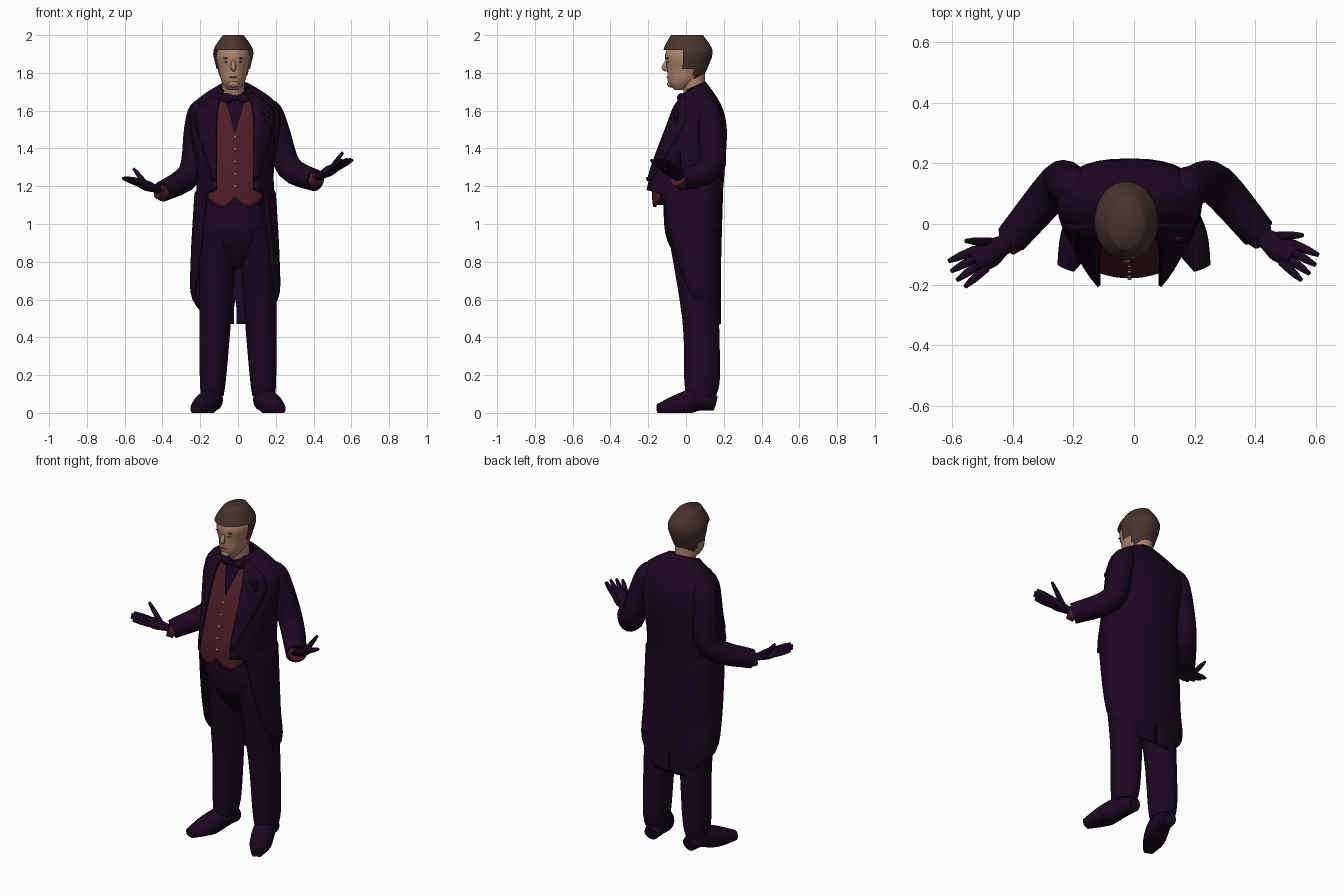
import bpy, bmesh
from math import sin, cos, pi
from mathutils import Vector, Matrix

if "Cube" in bpy.data.objects:
    bpy.data.objects.remove(bpy.data.objects["Cube"])


def material(name, red, green, blue):
    mat = bpy.data.materials.new(name)
    mat.use_nodes = True
    mat.diffuse_color = (red, green, blue, 1)
    mat.node_tree.nodes["Principled BSDF"].inputs["Base Color"].default_value = (red, green, blue, 1)
    return mat


PURPLE = material("dark purple cloth", .012, .002, .016)
RED = material("wine red cloth", .08, .013, .021)
SKIN = material("skin", .42, .23, .15)
HAIR = material("brown hair", .065, .034, .026)
LIP = material("lip", .22, .1, .075)
BUTTON = material("pale button", .4, .27, .2)

BODY_X = -.015    # centre line of the clothes
FACE_X = -.025    # centre line of the head


def spline(keys, steps=4):
    """Smooth path through a few key tuples of any length."""
    keys = [Vector(key) for key in keys]
    keys = [keys[0], *keys, keys[-1]]
    path = []
    for before, start, end, after in zip(keys, keys[1:], keys[2:], keys[3:]):
        leave, arrive = (end - before) / 2, (after - start) / 2
        for step in range(steps):
            t = step / steps
            ease = t * t * (3 - 2 * t)
            path.append(start.lerp(end, ease) + leave * t * (1 - t) ** 2 - arrive * t * t * (1 - t))
    return path + [keys[-1]]


def finish(name, bm, mat, mirror_x=None, thickness=0):
    bmesh.ops.recalc_face_normals(bm, faces=bm.faces)
    mesh = bpy.data.meshes.new(name)
    bm.to_mesh(mesh)
    bm.free()
    mesh.materials.append(mat)
    for face in mesh.polygons:
        face.use_smooth = True
    mesh.set_sharp_from_angle(angle=pi / 3)
    part = bpy.data.objects.new(name, mesh)
    bpy.context.collection.objects.link(part)
    if mirror_x is not None:
        part.location.x = mirror_x
        part.modifiers.new("other side", 'MIRROR')
    if thickness:
        cloth = part.modifiers.new("cloth", 'SOLIDIFY')
        cloth.thickness = thickness
        cloth.offset = 0


def surface(name, rows, mat, closed=True, keep=None, **options):
    """Skin over rows of points; closed rows are capped at both ends."""
    bm = bmesh.new()
    grid = [[bm.verts.new(point) for point in row] for row in rows]
    count = len(grid[0])
    for low, high in zip(grid, grid[1:]):
        for i in range(count if closed else count - 1):
            j = (i + 1) % count
            bm.faces.new((low[i], low[j], high[j], high[i]))
    if closed:
        bm.faces.new(grid[0])
        bm.faces.new(grid[-1])
    if keep:
        unwanted = [face for face in bm.faces if not keep(face.calc_center_median())]
        bmesh.ops.delete(bm, geom=unwanted, context='FACES')
    finish(name, bm, mat, **options)


def circle(count):
    return [(cos(2 * pi * i / count), sin(2 * pi * i / count)) for i in range(count)]


def loft(name, keys, mat, x=BODY_X, lean=0, **options):
    """Upright form from keys of height, half width, front and back."""
    rows = []
    for z, width, front, back in spline(keys):
        middle, depth = (front + back) / 2, (back - front) / 2
        rows.append([(x + lean * z + width * c, middle + depth * s, z) for c, s in circle(32)])
    surface(name, rows, mat, **options)


def sweep(name, keys, mat, reference=(0, 0, 1), flat=1, **options):
    """Tube along keys of position and radius, never dipping below the floor."""
    path = spline(keys)
    points = [key.to_3d() for key in path]
    rows = []
    for i, point in enumerate(points):
        ahead = points[min(i + 1, len(points) - 1)] - points[max(i - 1, 0)]
        side = ahead.cross(Vector(reference)).normalized()
        up = side.cross(ahead).normalized() * flat
        row = [point + (side * c + up * s) * path[i][3] for c, s in circle(16)]
        rows.append([(p.x, p.y, max(p.z, 0)) for p in row])
    surface(name, rows, mat, **options)


def ball(name, place, size, mat, **options):
    bm = bmesh.new()
    shape = Matrix.Translation(place) @ Matrix.Diagonal((*size, 1))
    bmesh.ops.create_uvsphere(bm, u_segments=14, v_segments=8, radius=1, matrix=shape)
    finish(name, bm, mat, **options)


# Head and neck; the hair is a larger skull, open at the face
skull = [(1.71, .03, -.06, -.02), (1.75, .06, -.095, .06), (1.82, .078, -.1, .1),
         (1.9, .09, -.11, .12), (1.98, .04, -.07, .07)]
loft("head", skull, SKIN, x=FACE_X)
loft("hair", [(z + .02, width + .015, front - .01, back + .02) for z, width, front, back in skull], HAIR,
     x=FACE_X, keep=lambda c: c.z > 1.93 or (c.y > .04 and c.z > 1.77) or (c.z > 1.82 and c.y > -.01))
loft("neck", [(1.64, .06, 0, .1), (1.8, .058, -.035, .1)], SKIN, x=FACE_X)
sweep("nose", [(FACE_X, -.1, 1.865, .007), (FACE_X, -.115, 1.828, .014), (FACE_X, -.1, 1.815, .009)],
      SKIN, reference=(0, 1, 0))
ball("lips", (FACE_X, -.097, 1.777), (.022, .006, .004), LIP)
ball("chin", (FACE_X, -.08, 1.742), (.03, .02, .02), SKIN)
ball("eye", (.034, -.096, 1.858), (.013, .005, .005), LIP, mirror_x=FACE_X)
ball("eyebrow", (.036, -.098, 1.878), (.019, .007, .004), HAIR, mirror_x=FACE_X)


def belly(z):
    """Front of the torso at a height."""
    return .48 * max(z - 1.2, 0) ** 1.5 - .175


# Shirt
loft("shirt", [(z, width, belly(z) + .012, .03 + width * .8)
               for z, width in ((1.1, .16), (1.3, .18), (1.6, .15), (1.7, .065))], PURPLE)

# Waistcoat with a V neck and a scalloped hem
neck_z, columns, levels = 1.69, 10, 24
vest = []
for level in range(levels + 1):
    down = level / levels
    row = []
    for column in range(columns + 1):
        across = column / columns
        hem = 1.14 - .05 * sin(pi * across)
        z = neck_z + (hem - neck_z) * down
        inner = max(0, (z - 1.49) * .3)
        outer = .12 + .025 * down ** 6 - .2 * max(0, z - 1.5)
        x = inner + (outer - inner) * across
        row.append((x, belly(z) + 1.8 * x * x, z))
    vest.append(row)
surface("waistcoat", vest, RED, closed=False, mirror_x=BODY_X, thickness=.008)
for i in range(5):
    z = 1.2 + .065 * i
    ball("waistcoat_button", (BODY_X, belly(z) - .005, z), (.007, .005, .007), BUTTON)

# Bow tie
sweep("bow_tie", [(0, -.03, 1.667, .01), (.04, -.03, 1.667, .025), (.065, -.02, 1.667, .025)],
      PURPLE, flat=.6, reference=(0, 1, 0), mirror_x=BODY_X)
ball("bow_tie_knot", (BODY_X, -.035, 1.667), (.014, .014, .016), PURPLE)

# Tailcoat keys: height, half width, back, side seam, front edge across and forward
bodice = spline([(1.75, .08, .1, .04, .06, .01), (1.63, .22, .18, .08, .09, -.05), (1.5, .23, .21, .07, .1, -.1),
                 (1.3, .2, .2, .05, .1, -.175), (1.18, .2, .19, .05, .1, -.205)])
skirt = spline([(1.16, .21, .19, .05, .15, -.13), (.8, .23, .18, .05, .19, -.04),
                (.6, .22, .18, .1, .21, .05), (.47, .1, .18, .165, .1, .16)])


def settle(point, lift=0):
    """Lower the collar towards the throat."""
    x, y, z = point
    slope = min(max(.1 - y, 0) * 10, 1)
    return x, y - lift, z - max(0, z - 1.62) * .35 * slope


def coat_front(key, t):
    """Point on the coat between the side seam and the front edge."""
    z, width, back, seam, edge, forward = key
    corner = Vector((width, seam + (forward - seam) * .55, z))
    return Vector((width, seam, z)).lerp(corner, t).lerp(corner.lerp(Vector((edge, forward, z)), t), t)


coat = []
for key in bodice + skirt:
    z, width, back, seam = key[:4]
    row = []
    for i in range(8):
        turn = pi / 2 * i / 8
        row.append((width * sin(turn) ** .8, seam + (back - seam) * cos(turn) ** .8, z))
    if z < .56:    # vent between the tails
        row[0] = (.006, back, z)
    row += [coat_front(key, i / 8) for i in range(9)]
    coat.append([settle(point) for point in row])
surface("tailcoat", coat, PURPLE, closed=False, mirror_x=BODY_X, thickness=.012)

# Lapels, widest at the chest, and a buttonhole flower
lapel = []
for key in bodice:
    if 1.2 < key[0] < 1.73:
        start = min(.4 + 1.6 * abs(key[0] - 1.55), .95)
        lapel.append([settle(coat_front(key, start + (1 - start) * i / 4), lift=.01) for i in range(5)])
surface("lapel", lapel, PURPLE, closed=False, mirror_x=BODY_X, thickness=.008)
for c, s in circle(6):
    ball("flower_petal", (.135 + .02 * c, -.05, 1.575 + .02 * s), (.016, .012, .016), PURPLE)

# Trousers and shoes
loft("trouser_seat", [(1.16, .17, -.12, .16), (.95, .2, -.11, .17), (.82, .1, -.05, .14), (.76, .02, 0, .1)], PURPLE)
for label, sign in (("right", -1), ("left", 1)):
    loft(label + "_trouser_leg", [(.98, .1, -.1, .17), (.5, .084, -.02, .175), (.19, .07, -.01, .18),
                                  (.09, .06, 0, .16)], PURPLE, x=sign * .14, lean=sign * -.04)
    shoe = [(.125, .155, .05, .04), (.14, .06, .07, .06), (.185, -.05, .035, .06), (.225, -.145, .02, .03)]
    sweep(label + "_shoe", [(sign * x, y, z, radius) for x, y, z, radius in shoe], PURPLE)


def arm(label, sign, sleeve, wrist, knuckle):
    """Sleeve, cuff and an open gloved hand with the palm turned up."""
    sweep(label + "_sleeve", sleeve, PURPLE, reference=(1, sign, 0))
    wrist, knuckle = Vector(wrist), Vector(knuckle)
    along = (knuckle - wrist).normalized()
    across = Vector((-along.y * sign, along.x * sign, 0)).normalized()

    def stations(*pairs):
        return [(*wrist.lerp(knuckle, t), radius) for t, radius in pairs]

    sweep(label + "_cuff", stations((-.1, .046), (.16, .046)), RED)
    sweep(label + "_palm", stations((0, .032), (.3, .034), (.7, .048), (1.1, .037)), PURPLE, flat=.55)
    fingers = [(wrist.lerp(knuckle, .5) + across * .03, knuckle + across * .075 + Vector((0, 0, .08)))]
    for i in range(4):
        fan = .5 - .35 * i
        base = knuckle + across * (.034 - .023 * i) - along * .012
        fingers.append((base, knuckle + (along * cos(fan) + across * sin(fan)) * .1))
    for base, tip in fingers:
        sweep(label + "_finger", [(*base, .015), (*base.lerp(tip, .6), .013), (*tip, .007)], PURPLE)


arm("right", -1, [(-.16, .1, 1.645, .03), (-.195, .115, 1.6, .064), (-.22, .13, 1.5, .066),
                  (-.25, .13, 1.27, .068), (-.405, -.05, 1.17, .054)],
    (-.4, -.05, 1.17), (-.515, -.12, 1.215))
arm("left", 1, [(.13, .1, 1.645, .03), (.165, .115, 1.6, .064), (.205, .13, 1.5, .066),
                (.27, .13, 1.3, .068), (.41, -.03, 1.23, .058)],
    (.405, -.03, 1.235), (.515, -.1, 1.3))
